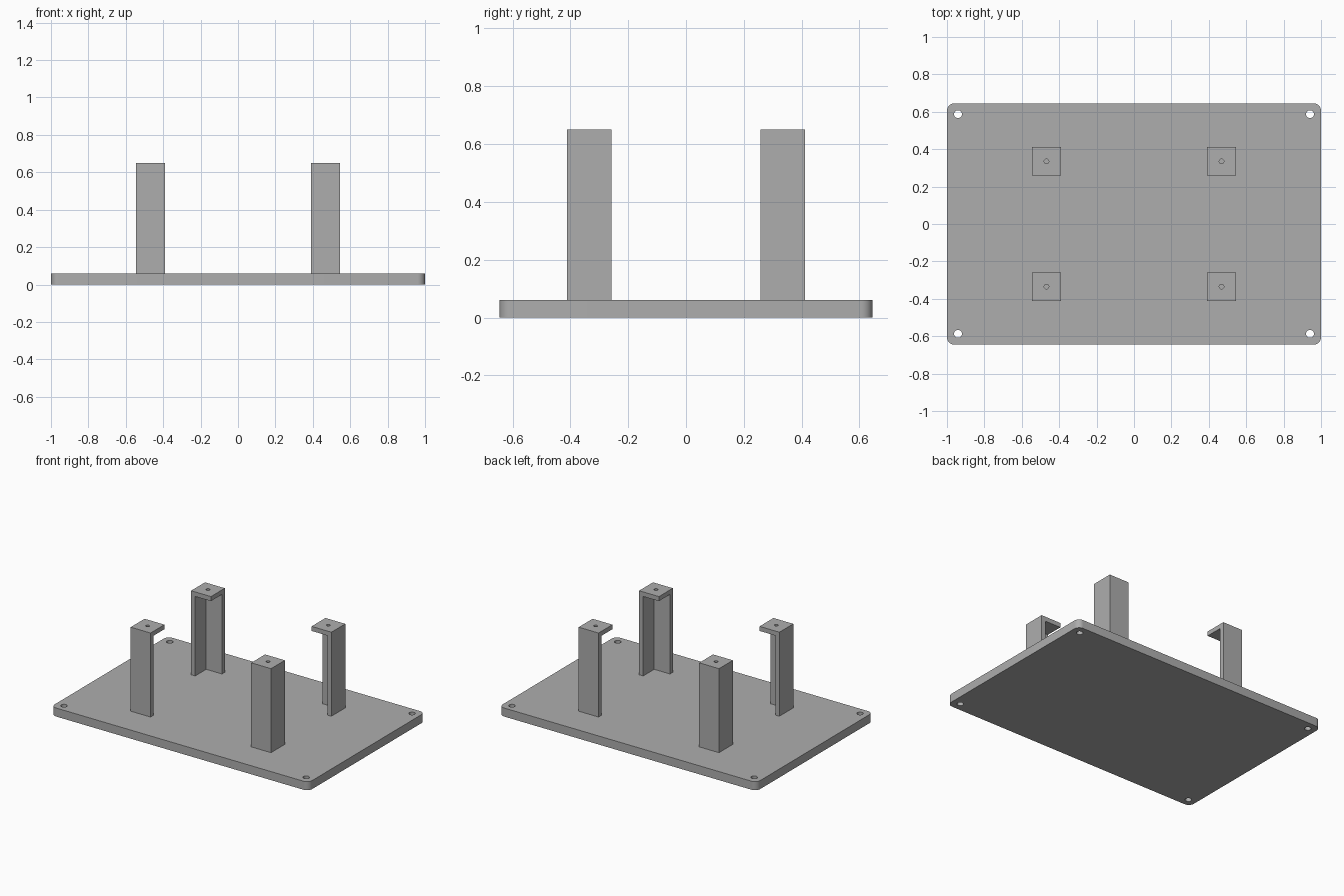
import bpy, bmesh
from mathutils import Matrix, Vector

cube = bpy.data.objects.get("Cube")
if cube:
    bpy.data.objects.remove(cube, do_unlink=True)

PLATE_X, PLATE_Y, PLATE_Z = 1.0, 0.645, 0.06
POST_X, POST_Y, POST_W, POST_TOP = 0.468, 0.335, 0.154, 0.65
WALL = 0.032

grey = bpy.data.materials.new("plain_grey")
grey.use_nodes = True
colour = (0.42, 0.42, 0.42, 1)
grey.diffuse_color = colour
grey.node_tree.nodes["Principled BSDF"].inputs["Base Color"].default_value = colour


def make_object(name, bm):
    bmesh.ops.recalc_face_normals(bm, faces=bm.faces)
    mesh = bpy.data.meshes.new(name)
    bm.to_mesh(mesh)
    bm.free()
    mesh.materials.append(grey)
    obj = bpy.data.objects.new(name, mesh)
    bpy.context.collection.objects.link(obj)
    return obj


def box(name, low, high, corner=0):
    """Box between two points, with optional rounded vertical corners."""
    low, high = Vector(low), Vector(high)
    bm = bmesh.new()
    place = Matrix.Translation((low + high) / 2) @ Matrix.Diagonal((*(high - low), 1))
    bmesh.ops.create_cube(bm, size=1, matrix=place)
    if corner:
        upright = [e for e in bm.edges
                   if abs(e.verts[0].co.z - e.verts[1].co.z) > 0.01]
        bmesh.ops.bevel(bm, geom=upright, offset=corner, segments=8,
                        profile=0.5, affect='EDGES')
    return make_object(name, bm)


def drill(name, x, y, z, radius):
    bm = bmesh.new()
    bmesh.ops.create_cone(bm, cap_ends=True, segments=32, radius1=radius,
                          radius2=radius, depth=0.2,
                          matrix=Matrix.Translation((x, y, z)))
    return make_object(name, bm)


def cut(obj, cutters):
    """Subtract the cutters, bake the result and remove them."""
    for cutter in cutters:
        mod = obj.modifiers.new("cut", 'BOOLEAN')
        mod.operation, mod.solver, mod.object = 'DIFFERENCE', 'EXACT', cutter
    graph = bpy.context.evaluated_depsgraph_get()
    baked = bpy.data.meshes.new_from_object(obj.evaluated_get(graph))
    obj.modifiers.clear()
    obj.data = baked
    for cutter in cutters:
        bpy.data.objects.remove(cutter, do_unlink=True)


def smooth(obj):
    bpy.ops.object.select_all(action='DESELECT')
    obj.select_set(True)
    bpy.context.view_layer.objects.active = obj
    bpy.ops.object.shade_smooth_by_angle(angle=0.5)


corners = {"front_left": (1, -1), "front_right": (-1, -1),
           "back_left": (1, 1), "back_right": (-1, 1)}

# Base plate with a mounting hole in each corner
plate = box("base_plate", (-PLATE_X, -PLATE_Y, 0), (PLATE_X, PLATE_Y, PLATE_Z), 0.04)
cut(plate, [drill("hole_cutter", sx * 0.941, sy * 0.587, PLATE_Z / 2, 0.021)
            for sx, sy in corners.values()])
smooth(plate)

# Angle posts: two outer walls and a drilled cap, open towards the centre
half = POST_W / 2
for name, (sx, sy) in corners.items():
    cx, cy = sx * POST_X, sy * POST_Y
    post = box(name + "_post", (cx - half, cy - half, PLATE_Z),
               (cx + half, cy + half, POST_TOP))
    shift_x, shift_y = cx - sx * (WALL + 0.05), cy - sy * (WALL + 0.05)
    reach = half + 0.05
    hollow = box("hollow_cutter",
                 (shift_x - reach, shift_y - reach, PLATE_Z - 0.05),
                 (shift_x + reach, shift_y + reach, POST_TOP - WALL))
    cut(post, [hollow, drill("screw_cutter", cx, cy, POST_TOP, 0.0125)])
    smooth(post)
